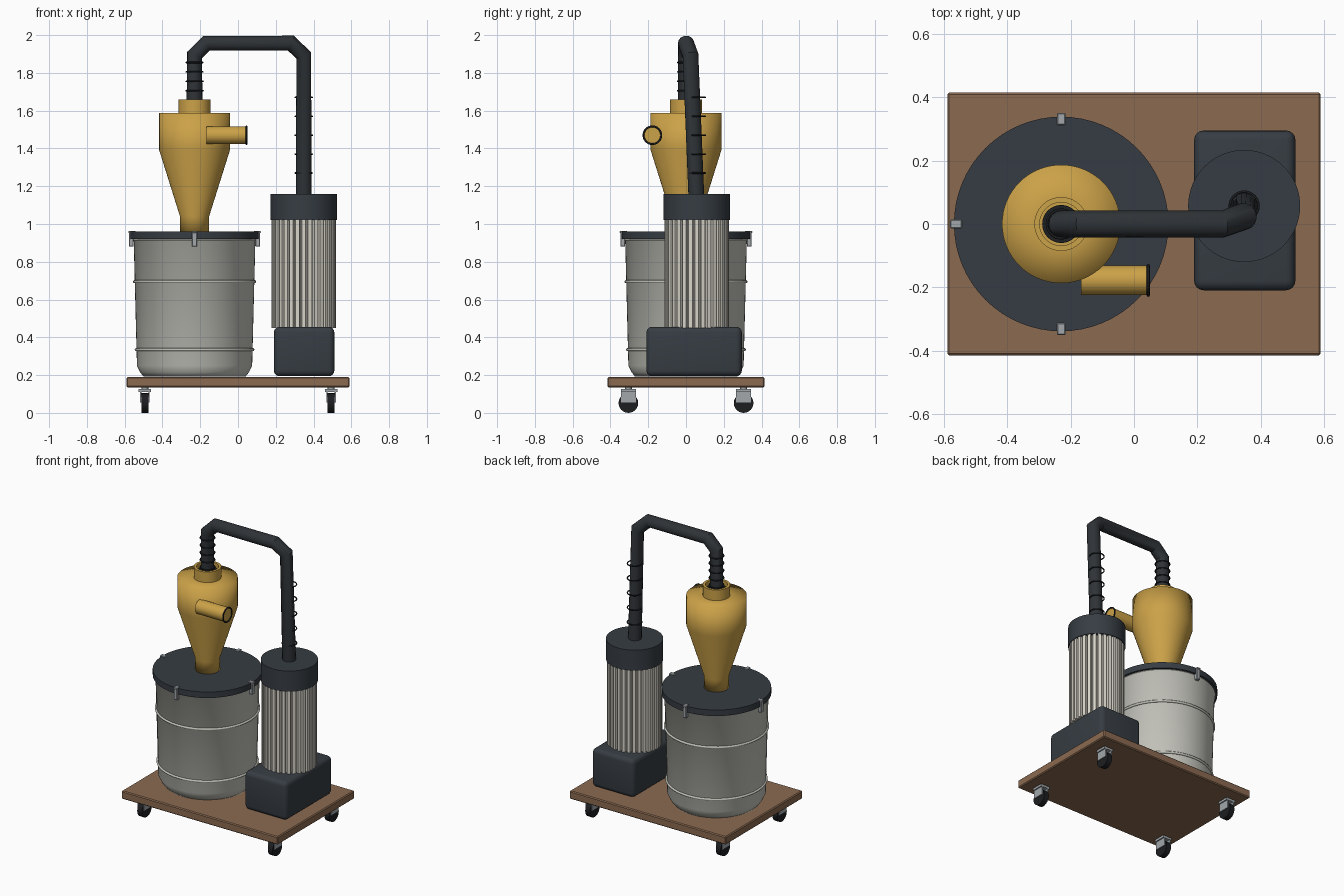
import bpy, bmesh, math
from mathutils import Vector, Matrix

cube = bpy.data.objects.get("Cube")
if cube:
    bpy.data.objects.remove(cube, do_unlink=True)


def material(name, rgb):
    m = bpy.data.materials.new(name)
    m.use_nodes = True
    m.diffuse_color = (*rgb, 1)
    bsdf = next(n for n in m.node_tree.nodes if n.type == 'BSDF_PRINCIPLED')
    bsdf.inputs["Base Color"].default_value = (*rgb, 1)
    return m


WOOD = material("brown wood", (0.26, 0.145, 0.082))
SLATE = material("dark slate", (0.037, 0.046, 0.056))
HOSE = material("hose charcoal", (0.028, 0.033, 0.038))
GOLD = material("amber plastic", (0.60, 0.36, 0.065))
STEEL = material("drum grey", (0.56, 0.56, 0.51))
PAPER = material("filter cream", (0.68, 0.66, 0.58))
METAL = material("clip metal", (0.36, 0.39, 0.41))
BLACK = material("black rubber", (0.012, 0.013, 0.015))


def finish(name, bm, mat, angle=40):
    bmesh.ops.recalc_face_normals(bm, faces=bm.faces)
    me = bpy.data.meshes.new(name)
    bm.to_mesh(me)
    bm.free()
    ob = bpy.data.objects.new(name, me)
    bpy.context.collection.objects.link(ob)
    me.materials.append(mat)
    bpy.ops.object.select_all(action='DESELECT')
    ob.select_set(True)
    bpy.context.view_layer.objects.active = ob
    if angle:
        bpy.ops.object.shade_smooth_by_angle(angle=math.radians(angle))
    return ob


def box(name, center, size, mat, bevel=0, segments=1):
    bm = bmesh.new()
    bmesh.ops.create_cube(bm, size=1)
    bmesh.ops.scale(bm, vec=size, verts=bm.verts)
    if bevel:
        bmesh.ops.bevel(bm, geom=bm.edges[:], offset=bevel, segments=segments,
                        profile=0.5, affect='EDGES')
    bmesh.ops.translate(bm, vec=center, verts=bm.verts)
    return finish(name, bm, mat, 40 if segments > 1 else 0)


def lathe(name, profile, origin, mat, steps=64, angle=40, turn=None):
    """Revolve (radius, height) points about the local z axis."""
    bm = bmesh.new()
    vs = [bm.verts.new((r, 0, z)) for r, z in profile]
    es = [bm.edges.new(pair) for pair in zip(vs, vs[1:])]
    bmesh.ops.spin(bm, geom=vs + es, cent=(0, 0, 0), axis=(0, 0, 1),
                   angle=math.tau, steps=steps)
    bmesh.ops.remove_doubles(bm, verts=bm.verts, dist=1e-5)
    if turn:
        bmesh.ops.transform(bm, matrix=turn, verts=bm.verts)
    bmesh.ops.translate(bm, vec=origin, verts=bm.verts)
    return finish(name, bm, mat, angle)


def cylinder(name, r, z0, z1, origin, mat, steps=64, turn=None):
    return lathe(name, [(0, z0), (r, z0), (r, z1), (0, z1)], origin, mat, steps, 40, turn)


def ring(name, major, minor, origin, mat, turn=None):
    pts = [(major + minor * math.cos(i * math.tau / 8), minor * math.sin(i * math.tau / 8))
           for i in range(9)]
    return lathe(name, pts, origin, mat, 48, 60, turn)


ALONG_X = Matrix.Rotation(math.pi / 2, 4, 'Y')
DRUM = Vector((-0.23, 0, 0))
MOTOR = Vector((0.348, 0.057, 0))

# Trolley board
box("base_board", (0, 0, 0.163), (1.18, 0.83, 0.055), WOOD, 0.006)

# Swivel casters
for sx in (-1, 1):
    for sy in (-1, 1):
        p = Vector((0.493 * sx, 0.305 * sy, 0))
        cylinder("caster_wheel", 0.052, -0.018, 0.018, p + Vector((0, 0, 0.052)), BLACK, 24, ALONG_X)
        cylinder("caster_stem", 0.018, 0.115, 0.14, p, METAL, 16)
        box("caster_plate", p + Vector((0, 0, 0.118)), (0.066, 0.078, 0.016), METAL)
        for s in (-1, 1):
            box("caster_fork", p + Vector((0.022 * s, 0, 0.086)), (0.006, 0.078, 0.06), METAL)

# Collection drum with two rolled ribs
lathe("drum", [(0, 0.192), (0.27, 0.192), (0.288, 0.215), (0.305, 0.25), (0.322, 0.91),
               (0.328, 0.915), (0.322, 0.925), (0, 0.925)], DRUM, STEEL, 64, 60)
for z in (0.335, 0.695):
    ring("drum_rib", 0.307 + (z - 0.25) * 0.025, 0.008, DRUM + Vector((0, 0, z)), STEEL)

# Lid and its four clips
cylinder("drum_lid", 0.339, 0.92, 0.96, DRUM, SLATE)
for i in range(4):
    a = i * math.pi / 2
    d = Vector((math.cos(a), math.sin(a), 0))
    size = (0.024, 0.027, 0.08) if i % 2 == 0 else (0.027, 0.024, 0.08)
    top = (0.038, 0.027, 0.012) if i % 2 == 0 else (0.027, 0.038, 0.012)
    box("lid_clip", DRUM + d * 0.335 + Vector((0, 0, 0.92)), size, METAL, 0.003)
    box("lid_clip_hook", DRUM + d * 0.332 + Vector((0, 0, 0.958)), top, METAL, 0.003)

# Cyclone body and hollow outlet collar
lathe("cyclone_body", [(0, 0.955), (0.077, 0.955), (0.077, 1.04), (0.187, 1.39),
                       (0.187, 1.588), (0.07, 1.588)], DRUM, GOLD, 64, 120)
lathe("cyclone_collar", [(0.085, 1.58), (0.085, 1.66), (0.068, 1.66), (0.068, 1.59), (0, 1.59)],
      DRUM, GOLD)
cylinder("collar_seal", 0.06, 1.59, 1.635, DRUM, BLACK)

# Side inlet pipe
INLET = Vector((0, -0.178, 1.47))
cylinder("inlet_pipe", 0.047, -0.168, 0.044, INLET, GOLD, 32, ALONG_X)
ring("inlet_rim", 0.047, 0.005, INLET + Vector((0.045, 0, 0)), BLACK, ALONG_X)

# Suction hose
path = [(-0.23, 0, 1.6), (-0.23, 0, 1.895), (-0.167, 0, 1.957), (0.28, 0, 1.957),
        (0.348, 0.024, 1.893), (0.348, 0.055, 1.14)]
curve = bpy.data.curves.new("suction_hose", 'CURVE')
curve.dimensions = '3D'
curve.bevel_depth = 0.0425
curve.bevel_resolution = 6
curve.use_fill_caps = True
spline = curve.splines.new('POLY')
spline.points.add(len(path) - 1)
for point, co in zip(spline.points, path):
    point.co = (*co, 1)
curve.materials.append(HOSE)
hose = bpy.data.objects.new("suction_hose", curve)
bpy.context.collection.objects.link(hose)
bpy.ops.object.select_all(action='DESELECT')
hose.select_set(True)
bpy.context.view_layer.objects.active = hose
bpy.ops.object.convert(target='MESH')
bpy.ops.object.shade_smooth_by_angle(angle=math.radians(35))

# Hose reinforcement rings
for i in range(5):
    ring("cyclone_hose_ring", 0.045, 0.004, DRUM + Vector((0, 0, 1.655 + 0.05 * i)), BLACK)
    ring("motor_hose_ring", 0.045, 0.004, MOTOR + Vector((0, 0, 1.27 + 0.1 * i)), BLACK)

# Vacuum base
box("vacuum_base", (0.35, 0.043, 0.325), (0.32, 0.505, 0.262), SLATE, 0.03, 4)

# Pleated filter: a toothed outline extruded upward
bm = bmesh.new()
PLEATS = 32
outline = []
for i in range(PLEATS):
    for offset, r in ((-0.3, 0.172), (0.3, 0.172), (0.42, 0.15), (0.58, 0.15)):
        a = (i + offset) * math.tau / PLEATS
        outline.append(bm.verts.new(MOTOR + Vector((r * math.cos(a), r * math.sin(a), 0.45))))
face = bm.faces.new(outline)
top = bmesh.ops.extrude_face_region(bm, geom=[face])
bmesh.ops.translate(bm, vec=(0, 0, 0.58),
                    verts=[v for v in top["geom"] if isinstance(v, bmesh.types.BMVert)])
finish("pleated_filter", bm, PAPER, 30)

# Filter cap
cylinder("filter_cap", 0.177, 1.02, 1.16, MOTOR, SLATE)
